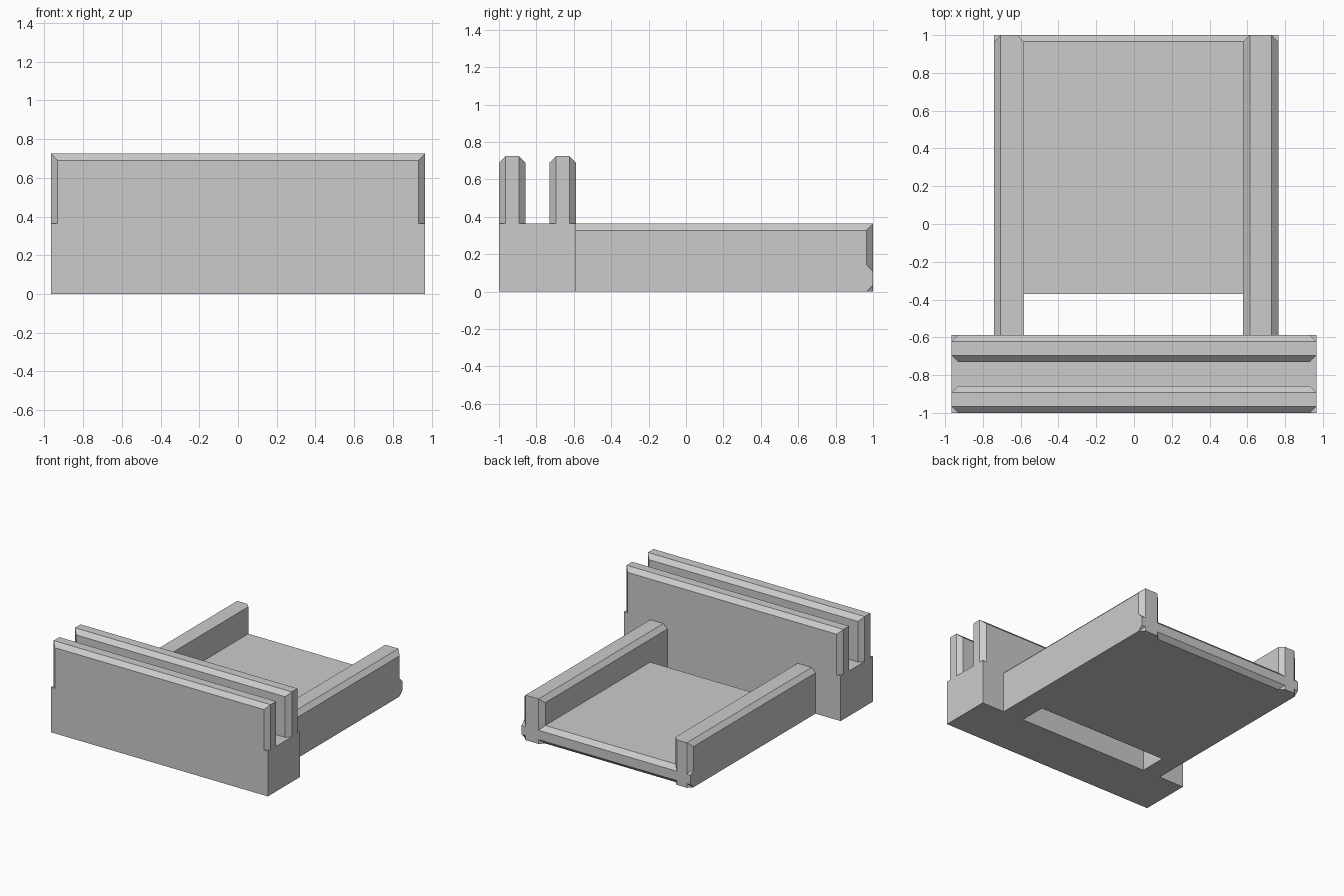
import bpy, bmesh

if "Cube" in bpy.data.objects:
    bpy.data.objects.remove(bpy.data.objects["Cube"], do_unlink=True)

grey = bpy.data.materials.new("plain grey")
grey.use_nodes = True
colour = (0.6, 0.6, 0.6, 1)
grey.diffuse_color = colour
grey.node_tree.nodes["Principled BSDF"].inputs["Base Color"].default_value = colour

CHAMFER = 0.035


def block(name, low, high, chamfered=None):
    """Box between two corners; chamfered(direction, middle) picks edges.

    middle holds -1, 0 or 1 per axis, for the side the edge lies on."""
    bm = bmesh.new()
    bmesh.ops.create_cube(bm, size=2)
    edges = []
    for e in bm.edges:
        a, b = e.verts
        middle = [round((p + q) / 2) for p, q in zip(a.co, b.co)]
        if chamfered and chamfered(middle.index(0), middle):
            edges.append(e)
    for v in bm.verts:
        v.co = [high[i] if v.co[i] > 0 else low[i] for i in range(3)]
    if edges:
        bmesh.ops.bevel(bm, geom=edges, offset=CHAMFER, offset_type='OFFSET',
                        segments=1, affect='EDGES', clamp_overlap=False)
    bmesh.ops.recalc_face_normals(bm, faces=bm.faces)
    mesh = bpy.data.meshes.new(name)
    bm.to_mesh(mesh)
    bm.free()
    mesh.materials.append(grey)
    obj = bpy.data.objects.new(name, mesh)
    bpy.context.collection.objects.link(obj)
    return obj


HALF, DECK, TOP, JOIN = 0.966, 0.363, 0.725, -0.588

# Front block with two parallel upright walls and a slot between them
block("front_block", (-HALF, -1, 0), (HALF, JOIN, DECK))
for name, y0, y1 in (("front_wall", -1, -0.858), ("rear_wall", -0.73, JOIN)):
    block(name, (-HALF, y0, DECK), (HALF, y1, TOP),
          lambda axis, m: axis == 2 or (axis == 0 and m[2] > 0))

# Side rails: the left one is chamfered on both top edges, the right one outside only
block("left_rail", (0.578, JOIN, 0), (0.764, 1, DECK),
      lambda axis, m: (axis == 2 and m[1] > 0) or (axis == 1 and m[2] > 0))
block("right_rail", (-0.742, JOIN, 0), (-0.583, 1, DECK),
      lambda axis, m: (axis == 2 and m[1] > 0)
      or (axis == 1 and m[2] > 0 and m[0] < 0))

# Floor plate with a chamfered back lip, leaving a gap behind the front block
block("floor_plate", (-0.742, -0.37, 0), (0.764, 1, 0.145),
      lambda axis, m: axis == 0 and m[1] > 0)
